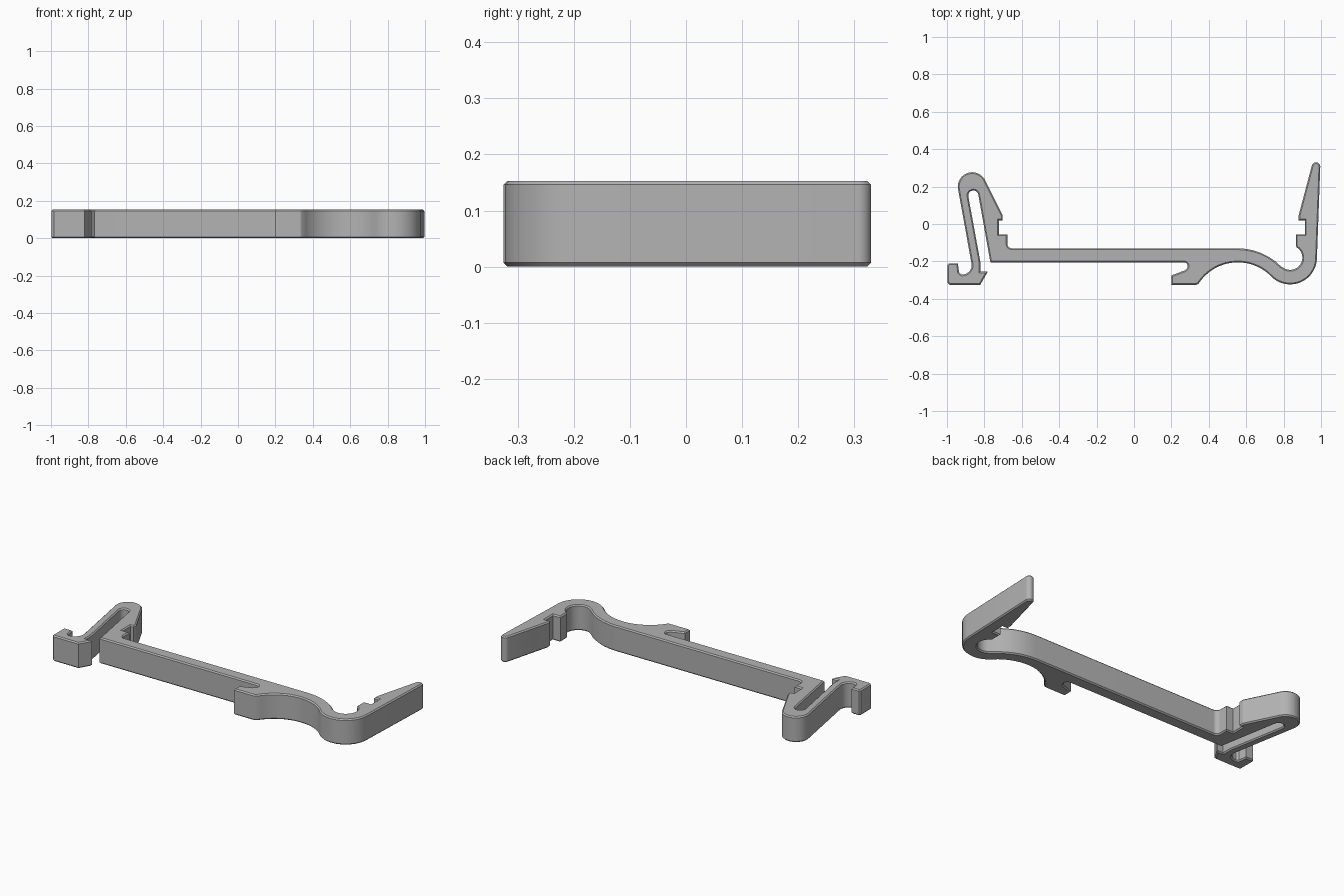
import bpy, bmesh
from math import radians, cos, sin

HEIGHT = 0.153
CHAMFER = 0.007

cube = bpy.data.objects.get("Cube")
if cube:
    bpy.data.objects.remove(cube, do_unlink=True)


def arc(cx, cy, r, start, end):
    """Points along an arc, angles in degrees."""
    n = max(4, round(abs(end - start) / 7))
    angles = [radians(start + (end - start) * i / n) for i in range(n + 1)]
    return [(cx + r * cos(a), cy + r * sin(a)) for a in angles]


# Left latch: hooked foot, pocket and folded spring arm
left_latch = [(-0.985, -0.325), (-0.998, -0.315), (-0.998, -0.22), (-0.99, -0.21),
              (-0.942, -0.21), (-0.935, -0.26)]
left_latch += arc(-0.918, -0.22, 0.05, -95, 10)
left_latch += arc(-0.865, 0.2, 0.077, 190, 27)

# Left jaw: step and notch down to the bar
left_jaw = [(-0.702, 0.045), (-0.702, 0.02), (-0.722, 0.02), (-0.722, -0.055),
            (-0.677, -0.055)]
left_jaw += arc(-0.652, -0.105, 0.025, 180, 270)

# Back of the bar, running through the bend into the right arm
back_bend = arc(0.555, -0.455, 0.325, 90, 44.5)
back_bend += arc(0.835, -0.18, 0.065, 224.5, 418)[1:]

# Right arm: notch, step and rounded finger tip
right_arm = [(0.865, -0.115), (0.865, -0.055), (0.913, -0.055), (0.913, 0.02),
             (0.88, 0.02), (0.88, 0.045)]
right_arm += arc(0.973, 0.307, 0.023, 165, 0)

# Front of the bend, back to the concave seat
front_bend = arc(0.835, -0.18, 0.143, -3, -135.5)
front_bend += arc(0.555, -0.455, 0.25, 44.5, 147)[1:]

# Front hook under the bar
front_hook = [(0.335, -0.325), (0.2, -0.325), (0.2, -0.275), (0.272, -0.248)]
front_hook += arc(0.267, -0.225, 0.02, -40, 90)

# Narrow slit between bar and spring arm, then the foot's barb
slit = [(-0.768, -0.205)]
slit += arc(-0.859, 0.152, 0.027, 10, 190)
slit += [(-0.822, -0.2), (-0.822, -0.255), (-0.782, -0.255), (-0.822, -0.325)]

outline = (left_latch + left_jaw + back_bend + right_arm
           + front_bend + front_hook + slit)

# Extrude the outline and chamfer both rims
bm = bmesh.new()
base = bm.faces.new([bm.verts.new((x, y, 0)) for x, y in outline])
extruded = bmesh.ops.extrude_face_region(bm, geom=[base], use_keep_orig=True)
top_verts = [v for v in extruded["geom"] if isinstance(v, bmesh.types.BMVert)]
bmesh.ops.translate(bm, verts=top_verts, vec=(0, 0, HEIGHT))
bmesh.ops.recalc_face_normals(bm, faces=bm.faces)
rims = [e for e in bm.edges if abs(e.verts[0].co.z - e.verts[1].co.z) < 1e-5]
bmesh.ops.bevel(bm, geom=rims, offset=CHAMFER, offset_type='OFFSET', segments=1,
                profile=0.5, affect='EDGES', clamp_overlap=False)
bmesh.ops.triangulate(bm, faces=[f for f in bm.faces if len(f.verts) > 4])
bmesh.ops.recalc_face_normals(bm, faces=bm.faces)

mesh = bpy.data.meshes.new("clip_bracket")
bm.to_mesh(mesh)
bm.free()
bracket = bpy.data.objects.new("clip_bracket", mesh)
bpy.context.scene.collection.objects.link(bracket)

# Plain grey plastic
grey = bpy.data.materials.new("grey_plastic")
grey.use_nodes = True
colour = (0.45, 0.45, 0.45, 1)
grey.diffuse_color = colour
grey.node_tree.nodes["Principled BSDF"].inputs["Base Color"].default_value = colour
mesh.materials.append(grey)

bpy.ops.object.select_all(action='DESELECT')
bracket.select_set(True)
bpy.context.view_layer.objects.active = bracket
bpy.ops.object.shade_smooth_by_angle(angle=radians(25))
